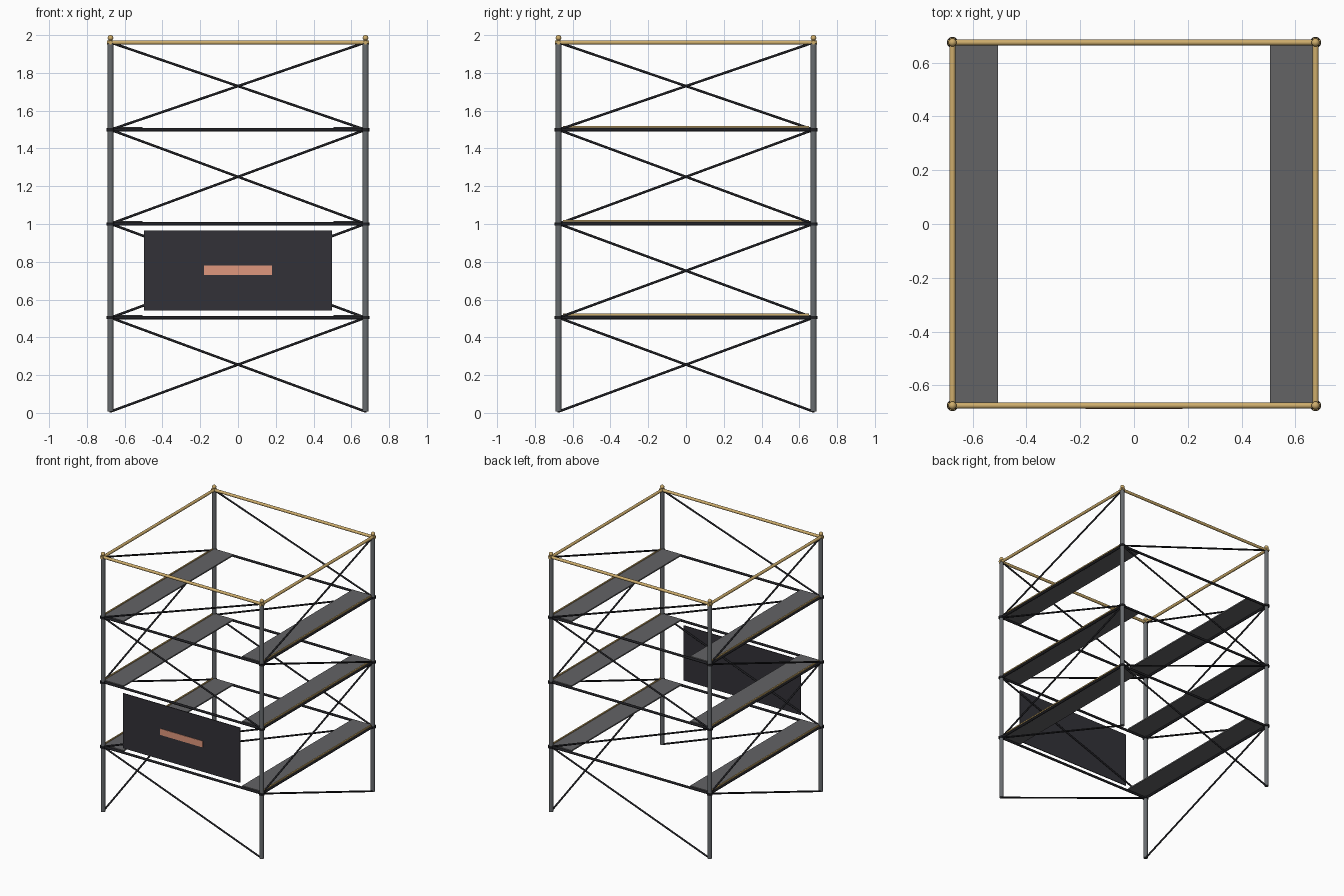
import bpy
from mathutils import Vector

if "Cube" in bpy.data.objects:
    bpy.data.objects.remove(bpy.data.objects["Cube"], do_unlink=True)


def material(name, rgb):
    m = bpy.data.materials.new(name)
    m.use_nodes = True
    m.diffuse_color = (*rgb, 1)
    m.node_tree.nodes["Principled BSDF"].inputs["Base Color"].default_value = (*rgb, 1)
    return m


STEEL = material("grey steel", (0.14, 0.15, 0.16))
DECK = material("deck grey", (0.125, 0.125, 0.13))
DARK = material("black steel", (0.014, 0.014, 0.017))
BRASS = material("brass", (0.62, 0.42, 0.15))
PANEL = material("charcoal panel", (0.032, 0.031, 0.039))
COPPER = material("copper stripe", (0.74, 0.31, 0.205))


def finish(name, mat):
    ob = bpy.context.object
    ob.name = name
    ob.data.materials.append(mat)
    return ob


def tube(name, a, b, radius, mat):
    """Straight round tube between two points."""
    a, b = Vector(a), Vector(b)
    d = b - a
    bpy.ops.mesh.primitive_cylinder_add(
        vertices=16, radius=radius, depth=d.length, location=(a + b) / 2,
        rotation=d.to_track_quat('Z', 'Y').to_euler())
    bpy.ops.object.shade_smooth_by_angle()
    return finish(name, mat)


def box(name, low, high, mat):
    """Box between two opposite corners."""
    low, high = Vector(low), Vector(high)
    bpy.ops.mesh.primitive_cube_add(size=1, location=(low + high) / 2)
    bpy.context.object.scale = high - low
    return finish(name, mat)


H = 0.675                                   # half the post spacing
LEVELS = [0.007, 0.504, 1.001, 1.499, 1.961]
CORNERS = [(-H, -H), (H, -H), (H, H), (-H, H)]

for i, (x, y) in enumerate(CORNERS):
    nx, ny = CORNERS[(i + 1) % 4]
    top = LEVELS[-1]

    # Corner post with brass ball on top
    tube("post", (x, y, LEVELS[0]), (x, y, top), 0.016, STEEL)
    tube("post_neck", (x, y, top), (x, y, top + 0.018), 0.010, BRASS)
    bpy.ops.mesh.primitive_uv_sphere_add(segments=16, ring_count=10, radius=0.015,
                                         location=(x, y, 1.985))
    bpy.ops.object.shade_smooth_by_angle()
    finish("post_finial", BRASS)

    # Top guard rail, running just past the posts
    along = Vector((nx - x, ny - y, 0)).normalized() * 0.018
    tube("top_rail", Vector((x, y, top)) - along, Vector((nx, ny, top)) + along,
         0.011, BRASS)

    # Ledgers and couplers on each lift
    for z in LEVELS[1:-1]:
        tube("ledger", (x, y, z), (nx, ny, z), 0.009, DARK)
        tube("coupler", (x, y, z - 0.008), (x, y, z + 0.008), 0.021, DARK)

    # Diagonal braces, alternating direction on each lift
    for bay in range(4):
        start, end = LEVELS[bay], LEVELS[bay + 1]
        if bay % 2 == 0:
            start, end = end, start
        tube("brace", (x, y, start), (nx, ny, end), 0.0065, DARK)

# Walkway decks with a brass strip on the outer edge
for side in (-1, 1):
    for z in LEVELS[1:-1]:
        box("deck", (side * 0.59 - 0.085, -0.67, z + 0.004),
            (side * 0.59 + 0.085, 0.67, z + 0.014), DECK)
        box("deck_edge_strip", (side * 0.673 - 0.005, -0.65, z + 0.012),
            (side * 0.673 + 0.005, 0.65, z + 0.021), BRASS)

# Front sign panel with stripe
box("sign_panel", (-0.497, -0.685, 0.543), (0.497, -0.679, 0.965), PANEL)
box("sign_stripe", (-0.18, -0.688, 0.731), (0.18, -0.684, 0.779), COPPER)
